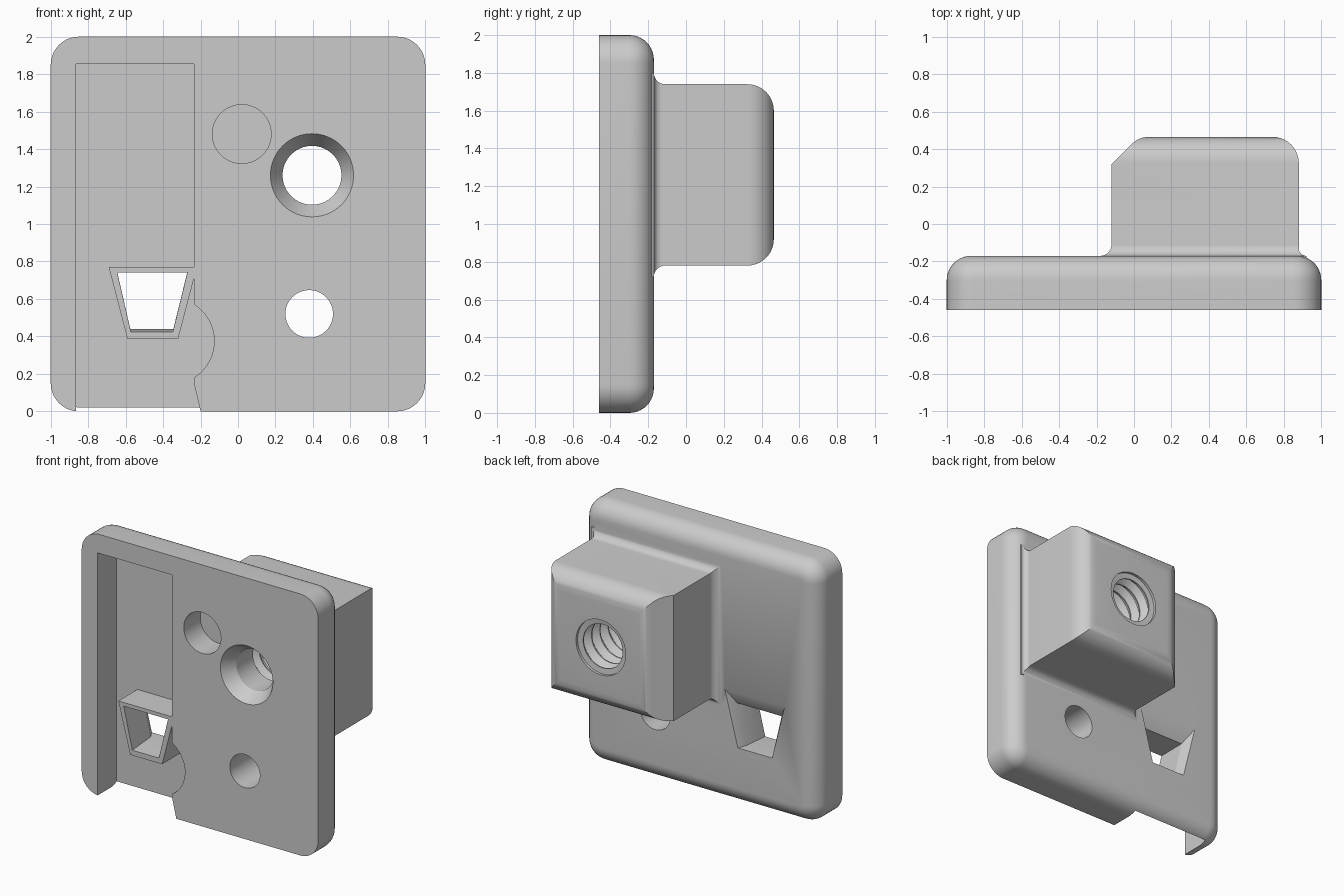
import bpy, bmesh
from math import sin, cos, radians, pi

if "Cube" in bpy.data.objects:
    bpy.data.objects.remove(bpy.data.objects["Cube"])

grey = bpy.data.materials.new("plain grey")
grey.use_nodes = True
GREY = (0.6, 0.6, 0.6, 1)
grey.diffuse_color = GREY
grey.node_tree.nodes["Principled BSDF"].inputs["Base Color"].default_value = GREY


def finish(bm, name):
    bmesh.ops.recalc_face_normals(bm, faces=bm.faces)
    mesh = bpy.data.meshes.new(name)
    bm.to_mesh(mesh)
    bm.free()
    mesh.materials.append(grey)
    ob = bpy.data.objects.new(name, mesh)
    bpy.context.collection.objects.link(ob)
    return ob


def arc(cx, cy, r, start, end, n=10):
    angles = [radians(start + (end - start) * i / n) for i in range(n + 1)]
    return [(cx + r * cos(a), cy + r * sin(a)) for a in angles]


def loft(name, sections):
    """Join equal-length closed loops of points and cap both ends."""
    bm = bmesh.new()
    loops = [[bm.verts.new(p) for p in s] for s in sections]
    n = len(loops[0])
    for a, b in zip(loops, loops[1:]):
        for i in range(n):
            j = (i + 1) % n
            bm.faces.new((a[i], a[j], b[j], b[i]))
    bm.faces.new(loops[0])
    bm.faces.new(loops[-1])
    return finish(bm, name)


def along_y(pts, y):
    return [(x, y, z) for x, z in pts]


def lathe(name, x, z, profile, n=64):
    """Turn a list of (y, radius) about an axis along y."""
    ring = [2 * pi * i / n for i in range(n)]
    return loft(name, [[(x + r * cos(a), y, z + r * sin(a)) for a in ring]
                       for y, r in profile])


def combine(target, tool, operation):
    mod = target.modifiers.new("join", "BOOLEAN")
    mod.operation, mod.object, mod.solver = operation, tool, "EXACT"
    bpy.context.view_layer.objects.active = target
    bpy.ops.object.modifier_apply(modifier=mod.name)
    bpy.data.objects.remove(tool)


FRONT, BACK, END = -0.46, -0.17, 0.465

# Rounded plate with a filleted rear rim
outline = (arc(0.85, 1.85, 0.15, 0, 90) + arc(-0.85, 1.85, 0.15, 90, 180)
           + arc(-0.85, 0.15, 0.15, 180, 270) + arc(0.85, 0.15, 0.15, 270, 360))


def inset(d):
    r = 0.15 - d
    return (arc(0.85, 1.85, r, 0, 90) + arc(-0.85, 1.85, r, 90, 180)
            + arc(-0.85, 0.15, r, 180, 270) + arc(0.85, 0.15, r, 270, 360))


R = 0.13
rim = [(R - R * cos(radians(9 * i)), BACK - R + R * sin(radians(9 * i))) for i in range(11)]
plate = loft("mounting_plate", [along_y(outline, FRONT)]
             + [along_y(inset(d), y) for d, y in rim])

# Boss: plan profile crossed with side profile, both flared at the root
F = 0.06
plan = ([(0.92, -0.27)] + arc(0.92, BACK + 0.04, 0.04, 270, 180)
        + arc(0.74, END - 0.14, 0.14, 0, 90)
        + arc(0.08, END - 0.13, 0.13, 90, 135)
        + [(-0.12, 0.32)] + arc(-0.12 - F, BACK + F, F, 0, -90) + [(-0.12 - F, -0.27)])
side = ([(-0.27, 1.74 + F)] + arc(BACK + F, 1.74 + F, F, 180, 270)
        + arc(END - 0.14, 1.60, 0.14, 90, 0) + arc(END - 0.14, 0.92, 0.14, 0, -90)
        + arc(BACK + F, 0.78 - F, F, 90, 180) + [(-0.27, 0.78 - F)])
boss = loft("boss", [[(x, y, z) for x, y in plan] for z in (0.5, 2.0)])
crossing = loft("boss_side", [[(x, y, z) for y, z in side] for x in (-0.5, 1.2)])
combine(boss, crossing, "INTERSECT")
combine(plate, boss, "UNION")

# Front recess, leaving the tapered duct standing
recess = ([(-0.865, -0.1), (-0.865, 1.855), (-0.235, 1.855), (-0.235, 0.77),
           (-0.69, 0.77), (-0.59, 0.385), (-0.32, 0.385), (-0.235, 0.71)]
          + arc(-0.357, 0.375, 0.23, 58, -58, 20)
          + [(-0.235, 0.15), (-0.2, 0), (-0.176, -0.1)])
combine(plate, loft("recess", [along_y(recess, y) for y in (-0.6, -0.23)]), "DIFFERENCE")


# Duct opening, flaring at the rear
def duct(y, low, high, bottom, top):
    (a, b), (c, d) = bottom, top
    return along_y([(a, low), (b, low), (d, high), (c, high)], y)


combine(plate, loft("duct_opening", [
    duct(-0.6, 0.415, 0.74, (-0.57, -0.35), (-0.645, -0.27)),
    duct(-0.235, 0.44, 0.745, (-0.575, -0.345), (-0.645, -0.27)),
    duct(-0.17, 0.44, 0.86, (-0.61, -0.32), (-0.715, -0.21)),
    duct(-0.1, 0.44, 0.99, (-0.64, -0.29), (-0.79, -0.14))]), "DIFFERENCE")

# Threaded bore with a countersunk front
PITCH, MINOR, MAJOR = 0.1, 0.157, 0.21
bore = [(-0.6, 0.3225), (-0.36, MINOR), (-0.16, MINOR)]
bore[0] = (FRONT - 0.04, 0.222 + 0.026)
for i in range(6):
    y = -0.16 + i * PITCH
    bore += [(y + 0.04, MAJOR), (y + 0.06, MAJOR), (y + 0.09, MINOR + 0.01), (y + PITCH, MINOR + 0.01)]
bore += [(END - 0.02, MAJOR), (END + 0.1, MAJOR)]
combine(plate, lathe("bore", 0.395, 1.26, bore), "DIFFERENCE")

# Blind socket and plain through hole
combine(plate, lathe("socket", 0.02, 1.48, [(-0.6, 0.157), (-0.26, 0.157)]), "DIFFERENCE")
combine(plate, lathe("through_hole", 0.38, 0.52, [(-0.6, 0.127), (0, 0.127)]), "DIFFERENCE")

bpy.ops.object.select_all(action="DESELECT")
plate.select_set(True)
bpy.context.view_layer.objects.active = plate
bpy.ops.object.shade_smooth_by_angle(angle=radians(30))
